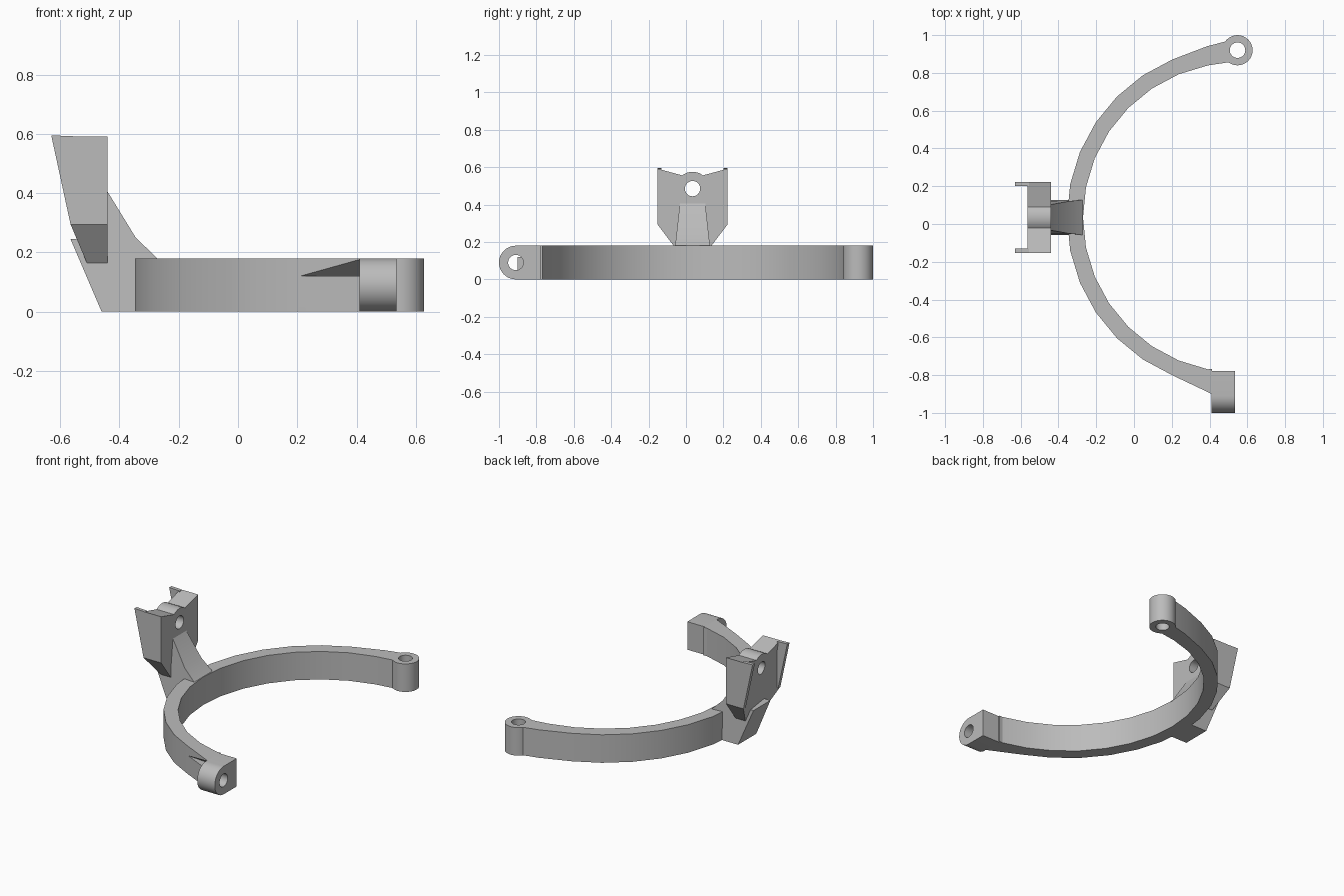
import bpy, bmesh
from math import cos, sin, radians, pi
from mathutils import Vector

cube = bpy.data.objects.get("Cube")
if cube:
    bpy.data.objects.remove(cube, do_unlink=True)

grey = bpy.data.materials.new("plain grey")
grey.use_nodes = True
grey.diffuse_color = (0.5, 0.5, 0.5, 1)
grey.node_tree.nodes["Principled BSDF"].inputs["Base Color"].default_value = (0.5, 0.5, 0.5, 1)

MID = 0.035      # y of the symmetry line
HEIGHT = 0.18    # height of the arm


def finish(name, bm):
    bmesh.ops.recalc_face_normals(bm, faces=bm.faces)
    mesh = bpy.data.meshes.new(name)
    bm.to_mesh(mesh)
    bm.free()
    mesh.materials.append(grey)
    obj = bpy.data.objects.new(name, mesh)
    bpy.context.collection.objects.link(obj)
    return obj


def prism(name, start, end):
    """Solid between two matching outlines."""
    bm = bmesh.new()
    a = [bm.verts.new(p) for p in start]
    b = [bm.verts.new(p) for p in end]
    bm.faces.new(a)
    bm.faces.new(b)
    for i in range(len(a)):
        j = (i + 1) % len(a)
        bm.faces.new((a[i], a[j], b[j], b[i]))
    return finish(name, bm)


def upright(name, outline, z0, z1):
    return prism(name, [(x, y, z0) for x, y in outline], [(x, y, z1) for x, y in outline])


def along_x(name, outline, x0, x1):
    return prism(name, [(x0, y, z) for y, z in outline], [(x1, y, z) for y, z in outline])


def arc(cx, cy, r, a0, a1, n):
    step = radians(a1 - a0) / n
    return [(cx + r * cos(radians(a0) + i * step), cy + r * sin(radians(a0) + i * step))
            for i in range(n + 1)]


def circle(cx, cy, r, n=32):
    return arc(cx, cy, r, 0, 360, n)[:-1]


def cut(obj, cutter):
    mod = obj.modifiers.new("cut", 'BOOLEAN')
    mod.operation = 'DIFFERENCE'
    mod.solver = 'EXACT'
    mod.object = cutter
    bpy.context.view_layer.objects.active = obj
    bpy.ops.object.modifier_apply(modifier=mod.name)
    bpy.data.objects.remove(cutter, do_unlink=True)


# Curved arm, with necks running to the two lugs
outer = arc(0.55, MID, 0.905, 112.5, 247.5, 12)
inner = arc(0.55, MID, 0.82, 258.75, 101.25, 14)
arm = upright("curved_arm",
              [(0.5, 0.97), (0.39, 0.942)] + outer + [(0.412, -0.9), (0.412, -0.768)]
              + inner + [(0.5, 0.856)], 0, HEIGHT)

# Pocket beside the cross lug
bm = bmesh.new()
corners = [bm.verts.new(p) for p in
           [(0.2, -0.803, 0.12), (0.415, -0.905, 0.18), (0.415, -0.82, 0.12), (0.415, -0.92, 0.12)]]
bmesh.ops.convex_hull(bm, input=corners)
cut(arm, finish("pocket_cutter", bm))

# Lug with an upright hole
upright_lug = upright("upright_lug", circle(0.548, 0.92, 0.08), 0, HEIGHT)
cut(upright_lug, upright("upright_hole", circle(0.548, 0.92, 0.041), -0.1, 0.3))

# Lug with a hole across
cross_lug = along_x("cross_lug", arc(-0.91, 0.09, 0.09, 90, 270, 20)
                    + [(-0.777, 0), (-0.777, HEIGHT)], 0.41, 0.535)
cut(cross_lug, along_x("cross_hole", circle(-0.91, 0.09, 0.041), 0.3, 0.7))

# Mounting plate: saddle top with a boss, chamfered and tapered lower corners
plate_outline = ([(MID - 0.188, 0.592)] + arc(MID, 0.485, 0.09, 128, 52, 10)
                 + [(MID + 0.188, 0.592), (MID + 0.188, 0.295),
                    (MID + 0.09, 0.165), (MID - 0.09, 0.165), (MID - 0.188, 0.295)])
plate = prism("mounting_plate",
              [(-0.565 if z > 0.2 else -0.51, y, z) for y, z in plate_outline],
              [(-0.44, y, z) for y, z in plate_outline])
cut(plate, along_x("plate_hole", circle(MID, 0.485, 0.041), -0.8, -0.2))

# Tapered side flanges behind the plate
flange = [(-0.63, 0.595), (-0.555, 0.592), (-0.555, 0.295), (-0.565, 0.295)]
for side, name in ((1, "left_flange"), (-1, "right_flange")):
    y0, y1 = MID + side * 0.165, MID + side * 0.188
    prism(name, [(x, y0, z) for x, z in flange], [(x, y1, z) for x, z in flange])

# Sloping web that joins the plate to the arm, narrower towards the top
web = [(-0.46, 0), (-0.3, 0), (-0.272, HEIGHT), (-0.345, 0.25), (-0.44, 0.405),
       (-0.5, 0.405), (-0.5, 0.245), (-0.565, 0.245)]


def half_width(z):
    return 0.093 - 0.025 * max(0, z - HEIGHT) / 0.225


prism("sloping_web", [(x, MID - half_width(z), z) for x, z in web],
      [(x, MID + half_width(z), z) for x, z in web])

# Smooth shading with sharp corners kept
bpy.ops.object.select_all(action='DESELECT')
for obj in bpy.context.collection.objects:
    if obj.type == 'MESH':
        obj.select_set(True)
        bpy.context.view_layer.objects.active = obj
bpy.ops.object.shade_smooth_by_angle(angle=radians(20))
